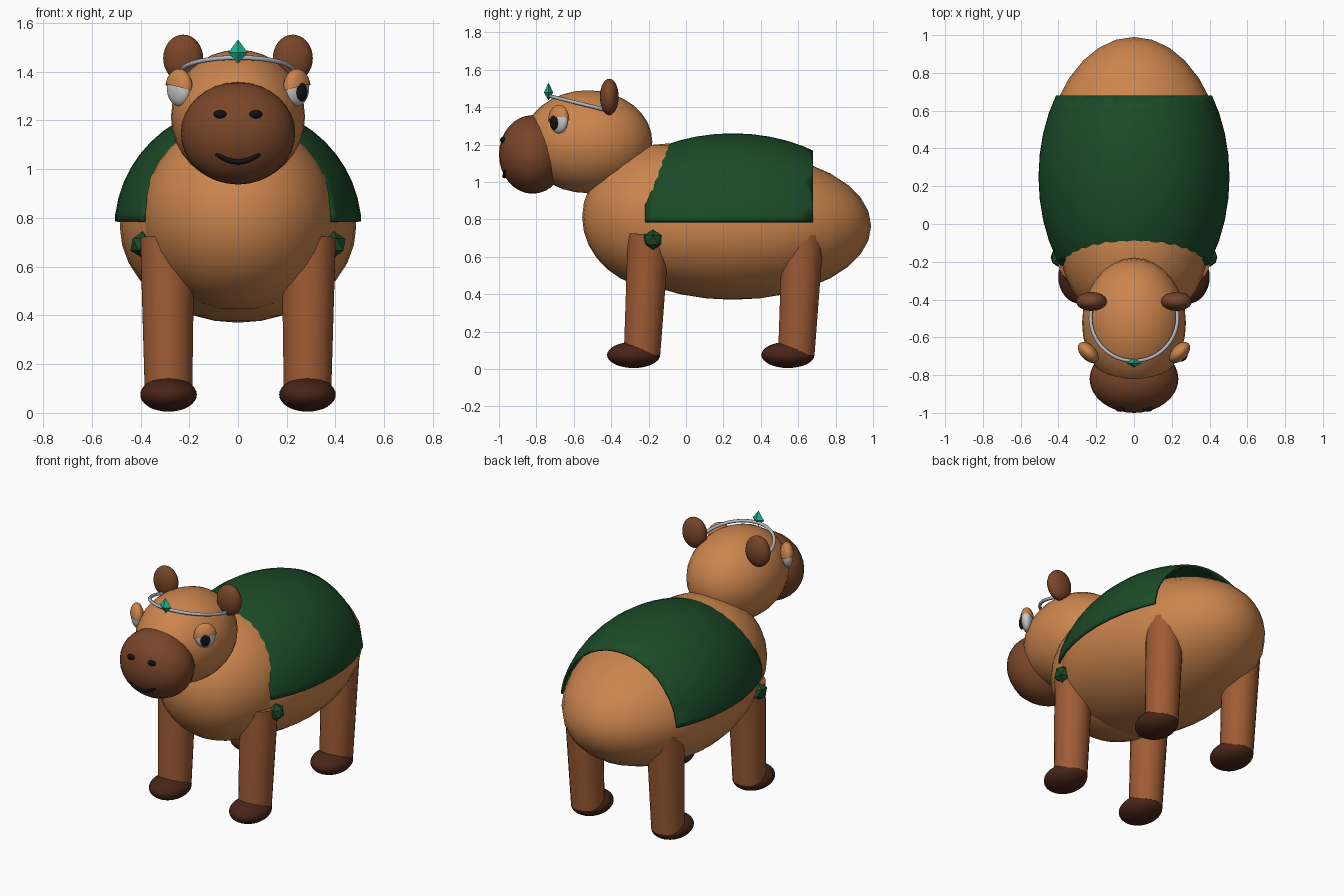
import bpy, bmesh, math
from mathutils import Vector, Matrix

if "Cube" in bpy.data.objects:
    bpy.data.objects.remove(bpy.data.objects["Cube"])


def mat(name, r, g, b):
    m = bpy.data.materials.new(name)
    m.diffuse_color = (r, g, b, 1)
    m.use_nodes = True
    m.node_tree.nodes["Principled BSDF"].inputs["Base Color"].default_value = m.diffuse_color
    return m


TAN = mat("tan", .60, .235, .075)
LEG = mat("leg_brown", .34, .105, .035)
DARK = mat("dark_brown", .19, .06, .022)
HOOF = mat("hoof_brown", .065, .018, .009)
GREEN = mat("cape_green", .011, .07, .021)
JEWEL = mat("jewel_green", .01, .46, .28)
SILVER = mat("silver", .45, .47, .52)
WHITE = mat("white", .8, .8, .8)
BLACK = mat("black", .006, .006, .006)


def finish(name, bm, material, smooth=True):
    me = bpy.data.meshes.new(name)
    bm.to_mesh(me)
    bm.free()
    for p in me.polygons:
        p.use_smooth = smooth
    me.materials.append(material)
    ob = bpy.data.objects.new(name, me)
    bpy.context.collection.objects.link(ob)
    return ob


def ellipsoid(name, center, radii, material, turn=0, cuts=(), seg=32, rings=16):
    """Scaled sphere; each cut is (point, normal), removing the normal side."""
    bm = bmesh.new()
    bmesh.ops.create_uvsphere(bm, u_segments=seg, v_segments=rings, radius=1)
    m = (Matrix.Translation(center) @ Matrix.Rotation(math.radians(turn), 4, 'Z')
         @ Matrix.Diagonal((*radii, 1)))
    bm.transform(m)
    for co, no in cuts:
        bmesh.ops.bisect_plane(bm, geom=bm.verts[:] + bm.edges[:] + bm.faces[:],
                               plane_co=co, plane_no=no, clear_outer=True)
    return finish(name, bm, material)


def tube(name, points, radius, material):
    cu = bpy.data.curves.new(name, 'CURVE')
    cu.dimensions = '3D'
    cu.bevel_depth = radius
    cu.bevel_resolution = 2
    cu.use_fill_caps = True
    sp = cu.splines.new('POLY')
    sp.points.add(len(points) - 1)
    for p, co in zip(sp.points, points):
        p.co = (*co, 1)
    cu.materials.append(material)
    ob = bpy.data.objects.new(name, cu)
    bpy.context.collection.objects.link(ob)


def cone_between(name, a, b, ra, rb, material):
    a, b = Vector(a), Vector(b)
    bm = bmesh.new()
    bmesh.ops.create_cone(bm, cap_ends=True, segments=24, radius1=ra, radius2=rb,
                          depth=(b - a).length)
    rot = (b - a).to_track_quat('Z', 'Y').to_matrix().to_4x4()
    bm.transform(Matrix.Translation((a + b) / 2) @ rot)
    ob = finish(name, bm, material)
    bpy.context.view_layer.objects.active = ob
    ob.select_set(True)
    bpy.ops.object.shade_smooth_by_angle(angle=math.radians(40))
    ob.select_set(False)


# Torso, head and muzzle
ellipsoid("body", (0, .25, .765), (.485, .74, .395), TAN)
ellipsoid("chest", (0, -.10, .812), (.395, .455, .393), TAN)
ellipsoid("head", (0, -.525, 1.215), (.275, .345, .275), TAN)
ellipsoid("muzzle", (0, -.82, 1.147), (.235, .18, .21), DARK)

# Cape: thin shell over the back
cape = ellipsoid("cape", (0, .25, .75), (.508, .75, .51), GREEN,
                 cuts=[((0, 0, .785), (0, 0, -1)), ((0, .68, 0), (0, 1, 0)),
                       ((0, -.22, 0), (0, -1, 0))], seg=40, rings=24)
sol = cape.modifiers.new("thickness", 'SOLIDIFY')
sol.thickness = .012
sol.offset = -1

for s, side in ((1, "right"), (-1, "left")):
    # Legs and feet
    for end, y in (("front", -.235), ("rear", .59)):
        cone_between(f"{end}_leg_{side}", (s * .285, y, .08),
                     (s * .29, y + .035, .72), .098, .112, LEG)
        ellipsoid(f"{end}_foot_{side}", (s * .285, y - .045, .075),
                  (.116, .142, .07), HOOF)

    # Ears
    ellipsoid(f"ear_{side}", (s * .225, -.41, 1.455), (.082, .05, .097), DARK,
              seg=24)

    # Eyes with upper lids
    c = (s * .242, -.68, 1.332)
    ellipsoid(f"eye_{side}", c, (.034, .062, .073), WHITE, -45 * s, seg=24)
    ellipsoid(f"eyelid_{side}", c, (.041, .068, .08), TAN, -45 * s,
              [(c, (s * .3, -.1, -1))], seg=24)

    # Nostrils
    ellipsoid(f"nostril_{side}", (s * .073, -.979, 1.225), (.027, .015, .017),
              BLACK, seg=16, rings=8)

    # Low-poly cape knots above the front legs
    bm = bmesh.new()
    bmesh.ops.create_icosphere(bm, subdivisions=1, radius=.055)
    bm.transform(Matrix.Translation((s * .392, -.177, .69)))
    finish(f"cape_knot_{side}", bm, GREEN, False)

# Pupil shows on the right eye only
ellipsoid("pupil_right", (.262, -.706, 1.318), (.016, .028, .04), BLACK, -45,
          seg=16, rings=10)

# Smiling mouth
tube("mouth", [(x, -.972 + 1.3 * x * x, 1.03 + 4.5 * x * x)
               for x in [-.088 + .022 * i for i in range(9)]], .011, BLACK)

# Circlet across the forehead
arc = []
for i in range(33):
    t = math.radians(-108 + 216 * i / 32)
    y = -.495 - .23 * math.cos(t)
    arc.append((.23 * math.sin(t), y, 1.458 - .245 * (y + .725)))
tube("circlet", arc, .01, SILVER)

# Octahedral jewel
bm = bmesh.new()
ring = [bm.verts.new(v) for v in ((.04, -.735, 1.478), (0, -.71, 1.478),
                                  (-.04, -.735, 1.478), (0, -.76, 1.478))]
top = bm.verts.new((0, -.735, 1.532))
low = bm.verts.new((0, -.735, 1.435))
for i in range(4):
    a, b = ring[i], ring[(i + 1) % 4]
    bm.faces.new((a, b, top))
    bm.faces.new((b, a, low))
bmesh.ops.recalc_face_normals(bm, faces=bm.faces[:])
finish("jewel", bm, JEWEL, False)
